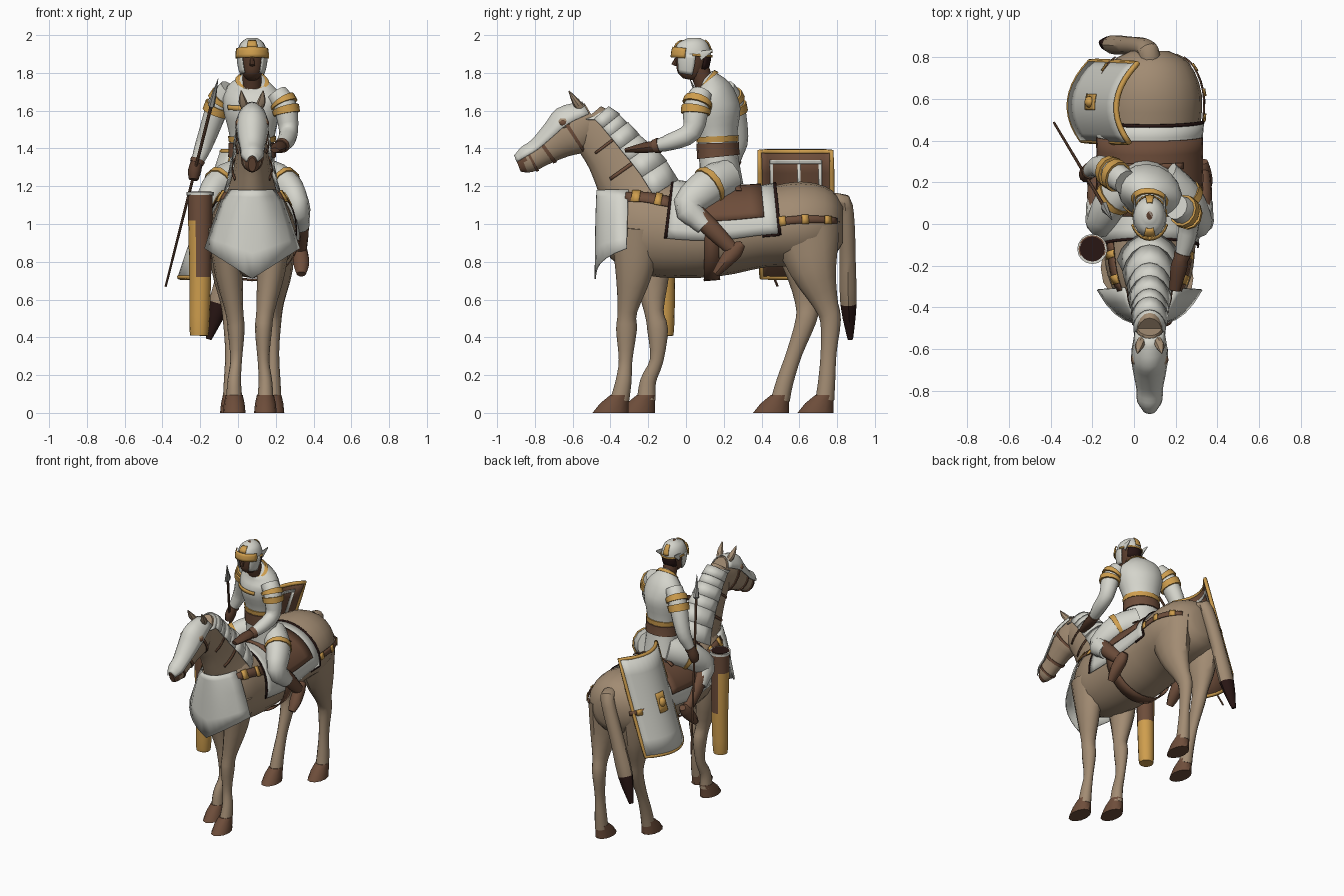
import bpy, bmesh, math
from mathutils import Vector

if "Cube" in bpy.data.objects:
    bpy.data.objects.remove(bpy.data.objects["Cube"])

X = Vector((1, 0, 0))
CX = 0.075  # symmetry plane of horse and rider


def mat(name, r, g, b):
    m = bpy.data.materials.new(name)
    m.diffuse_color = (r, g, b, 1)
    m.use_nodes = True
    m.node_tree.nodes["Principled BSDF"].inputs["Base Color"].default_value = m.diffuse_color
    return m


TAN = mat("horse tan", .36, .26, .17)
WHITE = mat("off white", .66, .66, .60)
BROWN = mat("leather brown", .155, .075, .043)
GOLD = mat("gold", .62, .34, .075)
SKIN = mat("dark skin", .10, .046, .026)
DARK = mat("near black brown", .022, .008, .007)
STEEL = mat("steel grey", .30, .30, .28)


def finish(name, bm, mats, rule=None, thick=0, angle=40):
    bmesh.ops.recalc_face_normals(bm, faces=bm.faces)
    me = bpy.data.meshes.new(name)
    bm.to_mesh(me)
    bm.free()
    ob = bpy.data.objects.new(name, me)
    bpy.context.collection.objects.link(ob)
    for m in mats:
        me.materials.append(m)
    if rule:
        for p in me.polygons:
            p.material_index = rule(p.center)
    bpy.ops.object.select_all(action='DESELECT')
    ob.select_set(True)
    bpy.context.view_layer.objects.active = ob
    bpy.ops.object.shade_smooth_by_angle(angle=math.radians(angle))
    if thick:
        s = ob.modifiers.new("thickness", 'SOLIDIFY')
        s.thickness, s.offset = thick, 0
    return ob


def sec(S, t):
    """Smooth cross-section (x, y, z, half width, half depth) at position t."""
    t = max(0, min(t, len(S) - 1))
    i = min(int(t), len(S) - 2)
    f = t - i
    a, b, c, d = (S[max(0, min(k, len(S) - 1))] for k in (i - 1, i, i + 1, i + 2))
    return [q + .5 * f * (r - p + f * (2*p - 5*q + 4*r - s + f * (3*(q - r) + s - p)))
            for p, q, r, s in zip(a, b, c, d)]


def tube(name, S, *mats, t0=0, t1=None, grow=0, arc=None, n=16, sub=3, side=X, rule=None, axis=None):
    """Lofted tube; with arc=(deg, deg) an open plate hugging the same surface."""
    t1 = len(S) - 1 if t1 is None else t1
    steps = max(1, round((t1 - t0) * sub))
    bm, rings = bmesh.new(), []
    for k in range(steps + 1):
        t = t0 + (t1 - t0) * k / steps
        x, y, z, rw, rh = sec(S, t)
        T = axis or (Vector(sec(S, t + .05)[:3]) - Vector(sec(S, t - .05)[:3])).normalized()
        u = (side - T * side.dot(T)).normalized()
        v = T.cross(u)
        a0, a1 = arc or (0, 360)
        angs = [math.radians(a0 + (a1 - a0) * j / n) for j in range(n + (1 if arc else 0))]
        rings.append([bm.verts.new(Vector((x, y, z)) + u * (rw + grow) * math.cos(a)
                                   + v * (rh + grow) * math.sin(a)) for a in angs])
    for A, B in zip(rings, rings[1:]):
        for j in range(n):
            k = (j + 1) % len(A)
            bm.faces.new((A[j], A[k], B[k], B[j]))
    if not arc:
        bm.faces.new(rings[0])
        bm.faces.new(rings[-1])
    return finish(name, bm, mats, rule, .006 if arc else 0)


def both(name, S, *mats, **kw):
    """Tube plus its mirror image across the rider's plane."""
    tube(name + "_left", S, *mats, **kw)
    tube(name + "_right", [(2 * CX - s[0],) + tuple(s[1:]) for s in S], *mats, **kw)


def ball(name, m, loc, scale):
    bm = bmesh.new()
    bmesh.ops.create_uvsphere(bm, u_segments=14, v_segments=8, radius=1)
    for v in bm.verts:
        v.co = Vector([c * s + l for c, s, l in zip(v.co, scale, loc)])
    finish(name, bm, [m])


def grid(name, fn, nu, nv, m, thick=.008):
    bm = bmesh.new()
    V = [[bm.verts.new(fn(2 * i / nu - 1, j / nv)) for i in range(nu + 1)] for j in range(nv + 1)]
    for j in range(nv):
        for i in range(nu):
            bm.faces.new((V[j][i], V[j][i+1], V[j+1][i+1], V[j+1][i]))
    return finish(name, bm, [m], thick=thick)


# Horse body, neck and head
BODY = [(CX, .83, 1.0, .09, .10), (CX, .77, 1.0, .19, .18), (CX, .62, 1.0, .25, .225),
        (CX, .40, .98, .24, .21), (CX, .15, .955, .24, .235), (CX, -.10, .97, .22, .255),
        (CX, -.25, 1.0, .20, .25), (CX, -.38, 1.02, .14, .20), (CX, -.43, 1.02, .07, .12)]
NECK = [(CX, -.19, 1.08, .16, .19), (CX, -.29, 1.24, .11, .19), (CX, -.39, 1.38, .085, .15),
        (CX, -.47, 1.485, .072, .135), (CX, -.53, 1.555, .062, .105)]
HEAD = [(CX, -.49, 1.56, .06, .09), (CX, -.60, 1.495, .08, .13), (CX, -.68, 1.44, .072, .10),
        (CX, -.77, 1.375, .055, .072), (CX, -.84, 1.335, .05, .066), (CX, -.89, 1.315, .02, .04)]
tube("horse_body", BODY, TAN, n=20)
tube("horse_neck", NECK, TAN)
tube("horse_head", HEAD, TAN, BROWN, rule=lambda c: int(c.y < -.85))


def at(y):  # position along the body for a given y
    lo, hi = 0, len(BODY) - 1
    for _ in range(30):
        mid = (lo + hi) / 2
        lo, hi = (mid, hi) if sec(BODY, mid)[1] > y else (lo, mid)
    return lo


def wrap(name, y_back, y_front, m, grow, a0, a1, n=18):
    tube(name, BODY, m, t0=at(y_back), t1=at(y_front), grow=grow, arc=(a0, a1), n=n, sub=4)


# Legs: thigh to pastern, then the hoof
def horse_leg(name, x, pts):
    S = [(x + dx, y, z, rw, rh) for dx, y, z, rw, rh in pts]
    tube(name, S, TAN, n=12)
    y = pts[-1][1]
    tube(name + "_hoof", [(x, y, .095, .045, .05), (x, y - .03, .05, .055, .075), (x, y - .05, 0, .06, .095)],
         BROWN, n=12, sub=1, axis=Vector((0, 0, -1)))


for side, x, s, yf, yh in (("left", .145, 1, 0, 0), ("right", -.02, -1, .165, -.235)):
    k = yf / .165
    horse_leg("front_leg_" + side, x, [
        (.05*s, -.26 + .05*k, .98, .09, .14), (.03*s, -.275 + .09*k, .75, .075, .10),
        (0, -.31 + .14*k, .54, .048, .052), (-.01*s, -.315 + yf, .44, .045, .055),
        (-.01*s, -.32 + yf, .28, .031, .036), (0, -.33 + .13*k, .17, .036, .042),
        (0, -.35 + .14*k, .07, .043, .05)])
    k = yh / -.235
    xh = CX + .11 * s
    horse_leg("hind_leg_" + side, xh, [
        (.02*s, .63 - .01*k, .98, .10, .19), (.02*s, .675 - .03*k, .76, .085, .125),
        (.01*s, .735 - .09*k, .59, .05, .07), (0, .765 - .13*k, .49, .045, .055),
        (0, .755 - .18*k, .32, .033, .042), (0, .745 - .22*k, .17, .04, .045), (0, .735 + yh, .07, .045, .05)])

# Tail with dark tip
tube("tail", [(CX, .76, 1.10, .05, .05), (.07, .83, 1.12, .05, .045), (.03, .85, 1.0, .05, .045),
              (-.03, .855, .82, .05, .045), (-.10, .86, .58, .055, .045), (-.155, .87, .39, .015, .015)],
     TAN, DARK, n=10, rule=lambda c: int(c.z < .56))

# Ears and eyes
both("ear", [(CX + .035, -.555, 1.61, .02, .025), (CX + .05, -.585, 1.65, .022, .02),
             (CX + .058, -.62, 1.705, .003, .003)], TAN, n=8)
for s in (-1, 1):
    ball("eye_socket", TAN, (CX + .066 * s, -.645, 1.535), (.02, .035, .03))
    ball("horse_eye", BROWN, (CX + .078 * s, -.65, 1.535), (.012, .02, .016))

# Face and neck armour, bridle
tube("face_plate", HEAD, WHITE, t0=.1, t1=5, grow=.01, arc=(18, 162), n=8)
for i in range(7):
    tube("neck_plate", NECK, WHITE, t0=.35 + .53 * i, t1=.95 + .53 * i,
         grow=.014 + .004 * (i % 2), arc=(15, 165), n=8, sub=2)
for t in (1.0, 2.6, 3.6):
    tube("bridle_strap", HEAD, BROWN, t0=t, t1=t + .17, grow=.007, sub=6)
for t in (1.3, 2.3):
    tube("neck_strap", NECK, BROWN, t0=t, t1=t + .1, grow=.007, arc=(-30, 210))

# Chest armour
ROWS = [(1.18, .12, 1.18), (1.10, .165, 1.12), (.98, .215, .98), (.71, .25, .87)]


def chest(u, v):
    i = min(int(v * 3), 2)
    f = v * 3 - i
    zc, w, ze = (a + (b - a) * f for a, b in zip(ROWS[i], ROWS[i + 1]))
    return CX + u * w, -.48 + .165 * abs(u) ** 2.8 + .01 * (1 - v), zc + (ze - zc) * abs(u)


grid("chest_plate", chest, 12, 6, WHITE)

# Saddle cloth, saddle and straps
wrap("saddle_cloth", .49, -.10, WHITE, .012, -10, 190)
wrap("saddle_panel", .42, .02, BROWN, .021, 14, 166)
wrap("cloth_rear_edge", .50, .485, DARK, .015, -12, 192)
wrap("cloth_front_edge", -.095, -.11, DARK, .015, -10, 190)
wrap("girth", .17, .10, BROWN, .016, 160, 380)
wrap("cantle", .32, .29, BROWN, .04, 55, 125)
for a, b in ((0, 1), (180, -1)):
    wrap("cloth_rear_hem", .49, .40, DARK, .015, a - 10 * b, a - 13 * b, 2)
    wrap("breeching", .80, .49, BROWN, .012, a + 1 * b, a + 11 * b, 2)
    for y in (.77, .65, .53):
        wrap("breeching_buckle", y, y - .035, GOLD, .019, a, a + 12 * b, 2)
    wrap("shoulder_strap", -.10, -.34, BROWN, .012, a + 27 * b, a + 41 * b, 2)
    for y in (-.16, -.27):
        wrap("shoulder_buckle", y, y - .04, GOLD, .019, a + 26 * b, a + 42 * b, 2)

# Rider torso, turned with the right shoulder back
TURN = Vector((.93, -.36, 0))
TORSO = [(CX, .19, 1.20, .14, .11), (CX, .17, 1.38, .118, .10), (CX, .165, 1.48, .125, .105),
         (CX, .155, 1.60, .155, .13), (CX, .145, 1.69, .155, .105), (CX, .12, 1.75, .095, .07),
         (CX, .10, 1.77, .05, .05)]
tube("torso", TORSO, WHITE, side=TURN)
tube("belt", TORSO, BROWN, t0=.85, t1=1.45, grow=.01, side=TURN)
tube("belt_trim", TORSO, GOLD, t0=1.5, t1=1.85, grow=.008, side=TURN)
tube("collar", TORSO, GOLD, t0=5.2, t1=5.5, grow=.008, side=TURN)
tube("chest_trim", TORSO, GOLD, t0=3.1, t1=3.35, grow=.006, arc=(-125, -55), side=TURN)

# Rider head and helmet
tube("neck", [(CX, .10, 1.73, .05, .05), (CX, .06, 1.85, .05, .055)], SKIN)
SKULL = [(CX, .015, 1.765, .025, .03), (CX, .02, 1.79, .05, .065), (CX, .03, 1.85, .066, .085),
         (CX, .035, 1.91, .068, .088), (CX, .04, 1.96, .05, .065), (CX, .04, 1.985, .015, .02)]
tube("face", SKULL, SKIN)
tube("nose", [(CX, -.05, 1.875, .01, .01), (CX, -.065, 1.84, .014, .014)], SKIN, n=8)
tube("helmet_dome", SKULL, WHITE, t0=2.7, grow=.01)
for a in (-50, 170):
    tube("helmet_cheek", SKULL, WHITE, t0=1.0, t1=2.8, grow=.01, arc=(a, a + 60), n=6)
tube("nape", SKULL, DARK, t0=1.7, t1=2.75, grow=.008, arc=(40, 140), n=8)
tube("helmet_visor", SKULL, GOLD, t0=2.4, t1=3.3, grow=.022, arc=(-160, -20), n=10)
tube("helmet_crest_front", SKULL, GOLD, t0=3.3, t1=4.4, grow=.016, arc=(-110, -70), n=4)
tube("helmet_crest_back", SKULL, GOLD, t0=3.1, t1=4.4, grow=.016, arc=(75, 105), n=4)
tube("helmet_rim", SKULL, GOLD, t0=2.65, t1=2.85, grow=.014, arc=(0, 180), n=10)
both("helmet_wing", [(CX + .07, .07, 1.89, .008, .03), (CX + .075, .14, 1.92, .003, .005)], WHITE, n=6)

# Arms, shoulder bands and hands
ARMS = {"left": [(.205, .08, 1.69, .06, .06), (.25, .055, 1.62, .062, .068), (.268, .03, 1.49, .05, .055),
                 (.25, -.08, 1.435, .045, .045), (.225, -.17, 1.41, .03, .03)],
        "right": [(-.04, .20, 1.715, .06, .06), (-.10, .24, 1.635, .062, .068), (-.165, .275, 1.46, .05, .055),
                  (-.195, .265, 1.38, .042, .042), (-.22, .25, 1.32, .03, .03)]}
HANDS = {"left": [(.23, -.15, 1.412, .03, .03), (.215, -.21, 1.405, .04, .03), (.195, -.32, 1.39, .025, .012)],
         "right": [(-.215, .255, 1.34, .03, .03), (-.23, .24, 1.28, .035, .04), (-.235, .23, 1.235, .025, .03)]}
for k in ARMS:
    tube("arm_" + k, ARMS[k], WHITE, n=12)
    tube("hand_" + k, HANDS[k], SKIN, n=10)
    tube("cuff_" + k, ARMS[k], BROWN, t0=3.6, grow=.006, n=12)
    for t in (.65, 1.05):
        tube("shoulder_band_" + k, ARMS[k], GOLD, t0=t, t1=t + .25, grow=.012, n=12)

# Rider legs and boots
THIGH = [(.14, .22, 1.25, .09, .10), (.25, .12, 1.20, .085, .10), (.315, .01, 1.10, .065, .08),
         (.325, .06, 1.03, .055, .06), (.33, .10, .99, .05, .05)]
both("thigh", THIGH, WHITE, n=12)
both("thigh_trim", THIGH, GOLD, t0=.9, t1=1.05, grow=.007, n=12)
both("shin", [(.322, .05, 1.06, .045, .05), (.33, .14, .97, .045, .05), (.33, .24, .87, .035, .038)], BROWN, n=10)
both("boot", [(.33, .30, .895, .025, .02), (.33, .26, .86, .038, .045), (.335, .20, .79, .042, .035),
              (.335, .155, .735, .025, .02)], BROWN, n=10)

# Quiver
Q = [(-.205, -.115, .41, .04, .04), (-.205, -.115, .44, .052, .052), (-.20, -.115, .72, .058, .058),
     (-.20, -.12, 1.02, .064, .064), (-.20, -.12, 1.17, .066, .066)]
tube("quiver", Q, BROWN, GOLD, rule=lambda c: int(c.z < .72 or (c.x < -.225 and c.z < 1.03)))
tube("quiver_rim", Q, WHITE, t0=3.8, t1=4, grow=.006, sub=10)
tube("quiver_mouth", [(-.20, -.12, 1.16, .06, .06), (-.20, -.12, 1.173, .06, .06)], DARK, sub=1)

# Spear
top, end = Vector((-.105, .02, 1.77)), Vector((-.383, .485, .67))
P = [top.lerp(end, f) for f in (0, .07, .13, .14, 1)]
tube("spear_shaft", [(*P[3], .009, .009), (*P[4], .006, .006)], BROWN, n=8, sub=1)
tube("spear_head", [(*P[0], .001, .001), (*P[1], .012, .012), (*P[2], .018, .03), (*P[3], .008, .008)],
     STEEL, n=6, sub=1)


# Shield: leaning curved rectangle with rim, boss and inner bands
def shield(off):
    return lambda u, v: (-.315 + .225 * v + .08 * u * u + .02 * u + off, .59 - .01 * v + .19 * u,
                         .72 + .665 * v - off * .3)


def shield_patch(name, off, u0, u1, v0, v1, m):
    grid(name, lambda u, v: shield(off)(u0 + (u1 - u0) * (u + 1) / 2, v0 + (v1 - v0) * v), 8, 4, m, .005)


grid("shield_face", shield(0), 10, 6, WHITE)
grid("shield_back", shield(.012), 10, 6, BROWN)
shield_patch("inner_band_top", .02, -.72, .72, .91, .94, WHITE)
for u in (-.72, .05, .64):
    shield_patch("inner_band", .02, u, u + .08, .1, .91, WHITE)
loop = ([(i / 5 - 1, 0) for i in range(10)] + [(1, i / 6) for i in range(6)]
        + [(1 - i / 5, 1) for i in range(10)] + [(-1, 1 - i / 6) for i in range(6)])
cu = bpy.data.curves.new("shield_rim", 'CURVE')
cu.dimensions, cu.bevel_depth, cu.bevel_resolution = '3D', .014, 1
sp = cu.splines.new('POLY')
sp.points.add(len(loop) - 1)
for p, (u, v) in zip(sp.points, loop):
    p.co = (*shield(.006)(u, v), 1)
sp.use_cyclic_u = True
cu.materials.append(GOLD)
bpy.context.collection.objects.link(bpy.data.objects.new("shield_rim", cu))
shield_patch("shield_boss_plate", -.008, -.2, .2, .4, .6, GOLD)
ball("shield_boss", GOLD, shield(-.01)(0, .5), (.025, .028, .035))
